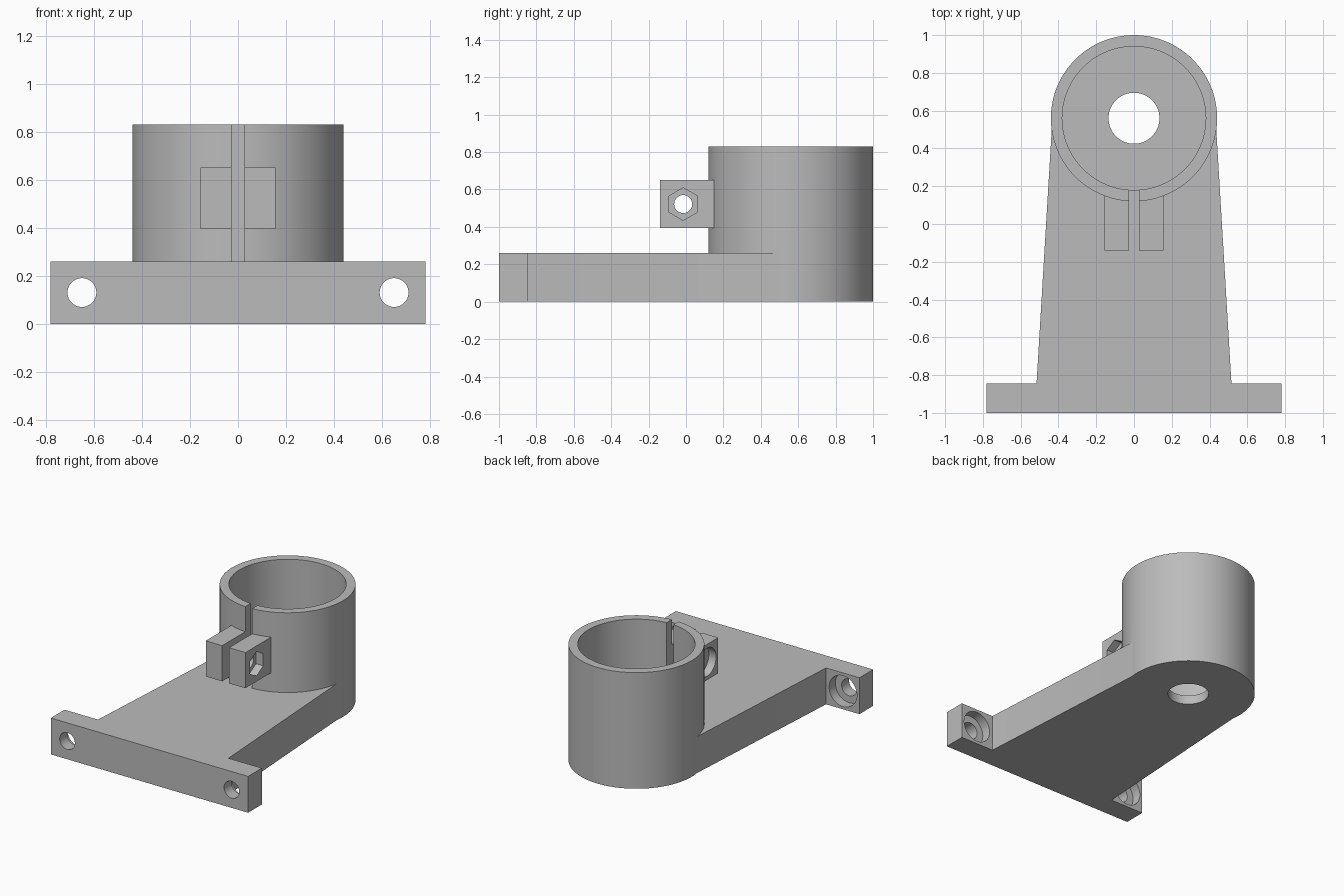
import bpy, bmesh, math
from mathutils import Matrix

if "Cube" in bpy.data.objects:
    bpy.data.objects.remove(bpy.data.objects["Cube"], do_unlink=True)

grey = bpy.data.materials.new("plain grey")
grey.use_nodes = True
colour = (0.5, 0.5, 0.5, 1)
grey.diffuse_color = colour
grey.node_tree.nodes["Principled BSDF"].inputs["Base Color"].default_value = colour

CUP_Y, CUP_R, BORE_R, CUP_TOP = 0.56, 0.44, 0.38, 0.83
PLATE_TOP, FLOOR = 0.26, 0.065
EAR_Y, EAR_Z = -0.015, 0.522


def add_mesh(name, bm):
    bmesh.ops.recalc_face_normals(bm, faces=bm.faces)
    mesh = bpy.data.meshes.new(name)
    bm.to_mesh(mesh)
    bm.free()
    mesh.materials.append(grey)
    obj = bpy.data.objects.new(name, mesh)
    bpy.context.collection.objects.link(obj)
    return obj


def prism(name, outline, z0, z1):
    bm = bmesh.new()
    face = bm.faces.new([bm.verts.new((x, y, z0)) for x, y in outline])
    top = bmesh.ops.extrude_face_region(bm, geom=[face])["geom"]
    bmesh.ops.translate(bm, vec=(0, 0, z1 - z0),
                        verts=[v for v in top if isinstance(v, bmesh.types.BMVert)])
    return add_mesh(name, bm)


def box(name, x0, x1, y0, y1, z0, z1):
    return prism(name, [(x0, y0), (x1, y0), (x1, y1), (x0, y1)], z0, z1)


def rod(name, centre, radius, length, axis="Z", sides=64):
    turn = {"Z": Matrix(), "X": Matrix.Rotation(math.pi / 2, 4, "Y"),
            "Y": Matrix.Rotation(math.pi / 2, 4, "X")}[axis]
    bm = bmesh.new()
    bmesh.ops.create_cone(bm, cap_ends=True, segments=sides, radius1=radius,
                          radius2=radius, depth=length,
                          matrix=Matrix.Translation(centre) @ turn)
    return add_mesh(name, bm)


def combine(target, tool, operation):
    mod = target.modifiers.new("combine", "BOOLEAN")
    mod.operation, mod.solver, mod.object = operation, "EXACT", tool
    bpy.context.view_layer.update()
    evaluated = target.evaluated_get(bpy.context.evaluated_depsgraph_get())
    result = bpy.data.meshes.new_from_object(evaluated)
    target.modifiers.clear()
    target.data = result
    bpy.data.objects.remove(tool, do_unlink=True)


# Tapered base plate with its wide mounting flange
half = [(0.78, -1), (0.78, -0.845), (0.516, -0.845), (0.435, 0.51)]
bracket = prism("clamp_bracket", half + [(-x, y) for x, y in reversed(half)], 0, PLATE_TOP)

# Cup, hollowed to a thin floor with a drain hole
combine(bracket, rod("cup", (0, CUP_Y, CUP_TOP / 2), CUP_R, CUP_TOP, sides=128), "UNION")

# Pair of clamp ears
for side in (-1, 1):
    x0, x1 = sorted((side * 0.01, side * 0.157))
    combine(bracket, box("ear", x0, x1, -0.14, 0.165, 0.395, 0.65), "UNION")

combine(bracket, rod("bore", (0, CUP_Y, FLOOR + 0.5), BORE_R, 1, sides=128), "DIFFERENCE")
combine(bracket, rod("drain", (0, CUP_Y, 0), 0.135, 0.5), "DIFFERENCE")

# Slot through the front wall and between the ears
combine(bracket, box("slot", -0.027, 0.027, -0.3, 0.4, PLATE_TOP, 1), "DIFFERENCE")

# Bolt hole, nut pocket and round head pocket in the ears
combine(bracket, rod("bolt_hole", (0, EAR_Y, EAR_Z), 0.048, 1, "X"), "DIFFERENCE")
nut = rod("nut_pocket", (0.2, 0, 0), 0.087, 0.2, "X", 6)
nut.data.transform(Matrix.Rotation(math.pi / 2, 4, "X"))
nut.data.transform(Matrix.Translation((0, EAR_Y, EAR_Z)))
combine(bracket, nut, "DIFFERENCE")
combine(bracket, rod("head_pocket", (-0.2, EAR_Y, EAR_Z), 0.1, 0.2, "X"), "DIFFERENCE")

# Counterbored screw holes in the flange
for x in (-0.65, 0.65):
    combine(bracket, rod("screw_hole", (x, -0.95, 0.13), 0.06, 0.4, "Y"), "DIFFERENCE")
    combine(bracket, rod("counterbore", (x, -0.815, 0.13), 0.11, 0.2, "Y"), "DIFFERENCE")

bpy.context.view_layer.objects.active = bracket
bracket.select_set(True)
bpy.ops.object.shade_smooth_by_angle(angle=math.radians(30))
